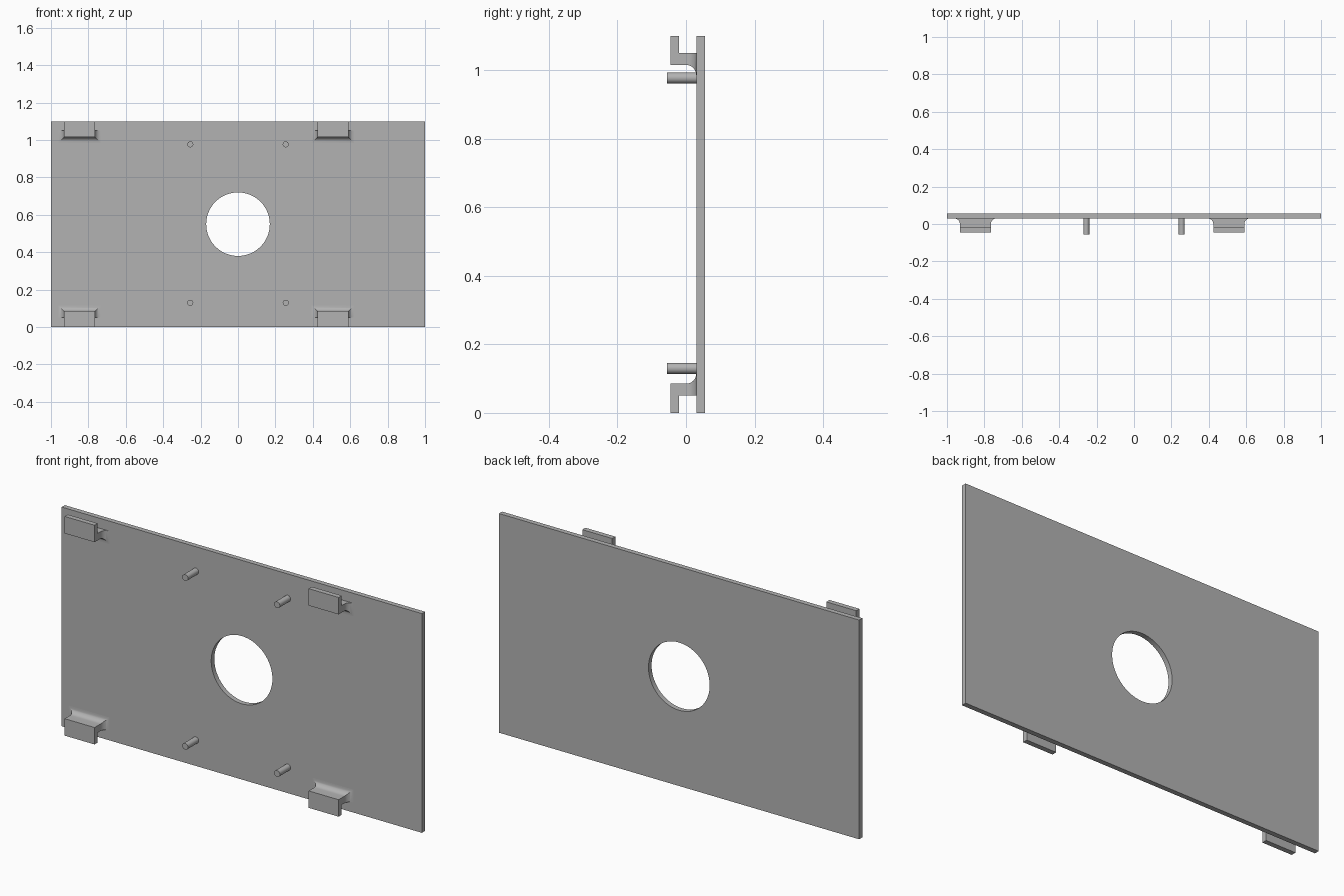
import bpy, bmesh
from math import sin, cos, pi, radians
from mathutils import Matrix, Vector

cube = bpy.data.objects.get("Cube")
if cube:
    bpy.data.objects.remove(cube, do_unlink=True)

HEIGHT = 1.1
FACE_Y, BACK_Y = 0.03, 0.055      # front and back of the plate

grey = bpy.data.materials.new("plain grey")
grey.use_nodes = True
colour = (0.45, 0.45, 0.45, 1)
grey.diffuse_color = colour
grey.node_tree.nodes["Principled BSDF"].inputs["Base Color"].default_value = colour


def finish(bm, name):
    bmesh.ops.recalc_face_normals(bm, faces=bm.faces)
    mesh = bpy.data.meshes.new(name)
    bm.to_mesh(mesh)
    bm.free()
    mesh.materials.append(grey)
    obj = bpy.data.objects.new(name, mesh)
    bpy.context.collection.objects.link(obj)
    bpy.ops.object.select_all(action="DESELECT")
    obj.select_set(True)
    bpy.context.view_layer.objects.active = obj
    bpy.ops.object.shade_smooth_by_angle(angle=radians(30))
    return obj


def loop(bm, points):
    verts = [bm.verts.new(p) for p in points]
    return [bm.edges.new((a, b)) for a, b in zip(verts, verts[1:] + verts[:1])]


# Flat plate with a round hole through the middle
def make_plate(radius=0.17, sides=64):
    bm = bmesh.new()
    edges = loop(bm, [(x, FACE_Y, z) for x, z in ((-1, 0), (1, 0), (1, HEIGHT), (-1, HEIGHT))])
    edges += loop(bm, [(radius * cos(2 * pi * i / sides), FACE_Y,
                        HEIGHT / 2 + radius * sin(2 * pi * i / sides)) for i in range(sides)])
    bmesh.ops.triangle_fill(bm, edges=edges, use_beauty=True, normal=(0, -1, 0))
    result = bmesh.ops.extrude_face_region(bm, geom=bm.faces[:], use_keep_orig=True)
    moved = [g for g in result["geom"] if isinstance(g, bmesh.types.BMVert)]
    bmesh.ops.translate(bm, verts=moved, vec=(0, BACK_Y - FACE_Y, 0))
    finish(bm, "plate")


# Round peg standing out from the plate
def make_peg(name, x, z, radius=0.016, tip=-0.055):
    bm = bmesh.new()
    end = FACE_Y + 0.005
    place = Matrix.Translation((x, (tip + end) / 2, z)) @ Matrix.Rotation(pi / 2, 4, "X")
    bmesh.ops.create_cone(bm, cap_ends=True, segments=32, radius1=radius, radius2=radius,
                          depth=end - tip, matrix=place)
    finish(bm, name)


# L-shaped clip: an arm flaring into the plate, with a lip turned to the plate edge
def make_clip(name, x, top, half=0.083, low=0.05, high=0.085, fillet=0.03, steps=8):
    bm = bmesh.new()
    sections = [(-0.045, 0), (-0.02, 0)]
    for i in range(steps + 1):
        a = pi / 2 * i / steps
        sections.append((FACE_Y - fillet + fillet * sin(a), fillet * (1 - cos(a))))
    sections.append((FACE_Y + 0.01, fillet))
    rings = []
    for y, grow in sections:
        w = half + grow
        rings.append([bm.verts.new((x + sx * w, y, z)) for sx, z in
                      ((-1, low), (1, low), (1, high + grow), (-1, high + grow))])
    bm.faces.new(rings[0])
    bm.faces.new(rings[-1])
    undersides = []
    for r, s in zip(rings, rings[1:]):
        for i in range(4):
            j = (i + 1) % 4
            face = bm.faces.new((r[i], r[j], s[j], s[i]))
            if i == 0:
                undersides.append(face)
    lip = bmesh.ops.extrude_discrete_faces(bm, faces=undersides[:1])["faces"][0]
    bmesh.ops.translate(bm, verts=lip.verts, vec=(0, 0, -low))
    if top:
        for v in bm.verts:
            v.co.z = HEIGHT - v.co.z
    finish(bm, name)


make_plate()
for level, top in (("lower", False), ("upper", True)):
    for side, sign, clip_x in (("right", -1, -0.848), ("left", 1, 0.507)):
        make_peg(f"{level}_{side}_peg", sign * 0.255, 0.977 if top else 0.13)
        make_clip(f"{level}_{side}_clip", clip_x, top)
